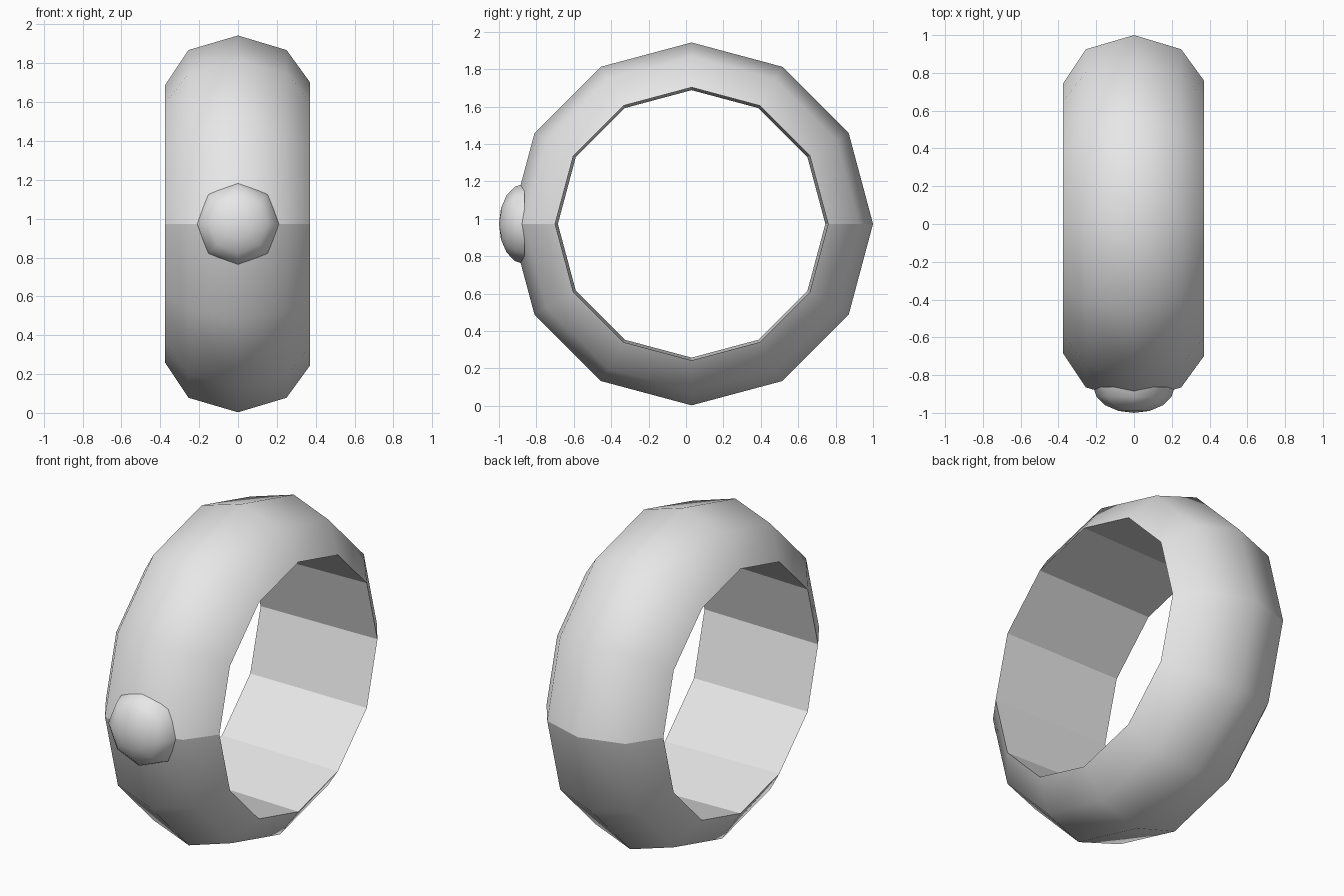
import bpy, bmesh, math
from mathutils import Vector

cube = bpy.data.objects.get("Cube")
if cube:
    bpy.data.objects.remove(cube, do_unlink=True)

grey = bpy.data.materials.new("plain grey")
grey.use_nodes = True
COLOUR = (0.8, 0.8, 0.8, 1)
grey.diffuse_color = COLOUR
grey.node_tree.nodes["Principled BSDF"].inputs["Base Color"].default_value = COLOUR

CENTRE = Vector((0, 0.03, 0.973))


def finish(bm, name):
    bmesh.ops.recalc_face_normals(bm, faces=bm.faces[:])
    mesh = bpy.data.meshes.new(name)
    bm.to_mesh(mesh)
    bm.free()
    mesh.materials.append(grey)
    obj = bpy.data.objects.new(name, mesh)
    bpy.context.collection.objects.link(obj)
    return obj


# Band: profile of (x, radius) swept around the x axis in twelve steps
profile = [(-0.375, 0.715), (-0.255, 0.895), (0, 0.97), (0.25, 0.895), (0.37, 0.73)]
STEPS = 12
count = len(profile)
bm = bmesh.new()
rows = []
for i in range(STEPS):
    a = math.tau * i / STEPS
    rows.append([bm.verts.new(CENTRE + Vector((x, r * math.cos(a), r * math.sin(a))))
                 for x, r in profile])
for i in range(STEPS):
    here, after = rows[i], rows[(i + 1) % STEPS]
    for j in range(count):
        k = (j + 1) % count
        face = bm.faces.new((here[j], here[k], after[k], after[j]))
        face.smooth = j < count - 1      # the inside wall stays flat

# Sharp rims and the seam where the upper and lower halves meet
for edge in bm.edges:
    rim = any(not f.smooth for f in edge.link_faces)
    seam = all(abs(v.co.z - CENTRE.z) < 0.001 for v in edge.verts)
    edge.smooth = not (rim or seam)
finish(bm, "ring_band")

# Stud: eight-sided dome on the front of the band
RADIUS, DEPTH, BASE_Y = 0.215, 0.137, -0.863
bm = bmesh.new()
bmesh.ops.create_uvsphere(bm, u_segments=8, v_segments=8, radius=1)
bmesh.ops.delete(bm, geom=[v for v in bm.verts if v.co.z < -0.01], context="VERTS")
bmesh.ops.holes_fill(bm, edges=[e for e in bm.edges if e.is_boundary], sides=0)
for v in bm.verts:
    x, y, z = v.co
    v.co = (x * RADIUS, BASE_Y - z * DEPTH, CENTRE.z + y * RADIUS)
for face in bm.faces:
    face.smooth = len(face.verts) < 5
for edge in bm.edges:
    edge.smooth = all(f.smooth for f in edge.link_faces)
finish(bm, "front_stud")
